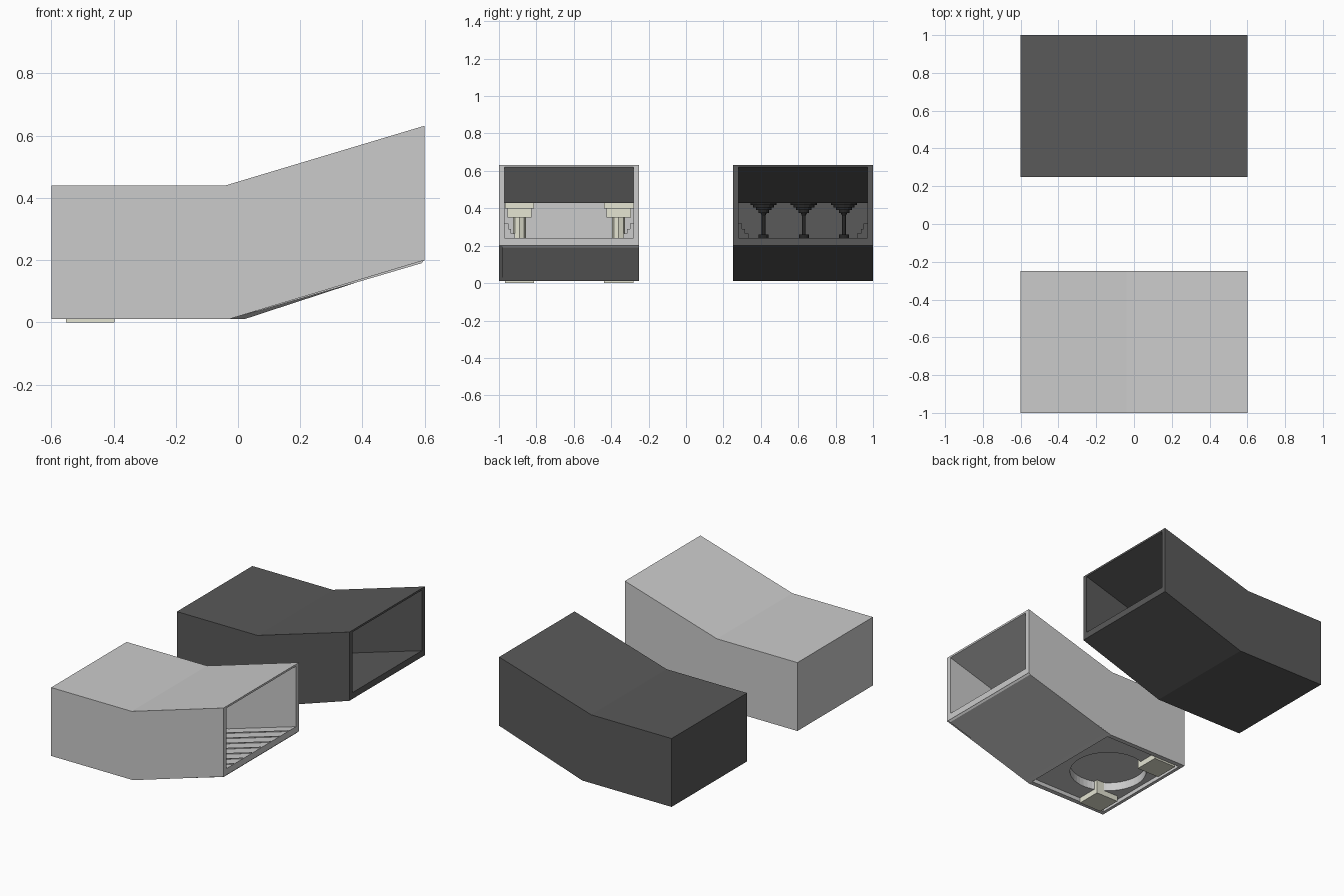
import bpy, bmesh, math
from mathutils import Vector

if "Cube" in bpy.data.objects:
    bpy.data.objects.remove(bpy.data.objects["Cube"])


def material(name, rgb):
    m = bpy.data.materials.new(name)
    m.diffuse_color = (*rgb, 1)
    m.use_nodes = True
    m.node_tree.nodes["Principled BSDF"].inputs["Base Color"].default_value = m.diffuse_color
    return m


DARK = material("charcoal", (0.10, 0.10, 0.10))
BLACK = material("black", (0.02, 0.02, 0.02))
CREAM = material("cream", (0.78, 0.78, 0.65))


def finish(bm, name, mat=None):
    bmesh.ops.recalc_face_normals(bm, faces=bm.faces)
    me = bpy.data.meshes.new(name)
    bm.to_mesh(me)
    bm.free()
    ob = bpy.data.objects.new(name, me)
    bpy.context.collection.objects.link(ob)
    if mat:
        me.materials.append(mat)
    return ob


def add_prism(bm, profile, y0, y1):
    """Extrude an x-z profile between two y positions."""
    face = bm.faces.new([bm.verts.new((x, y0, z)) for x, z in profile])
    ext = bmesh.ops.extrude_face_region(bm, geom=[face])
    verts = [g for g in ext["geom"] if isinstance(g, bmesh.types.BMVert)]
    bmesh.ops.translate(bm, verts=verts, vec=Vector((0, y1 - y0, 0)))


def add_box(bm, x0, x1, y0, y1, z0, z1):
    add_prism(bm, [(x0, z0), (x1, z0), (x1, z1), (x0, z1)], y0, y1)


def add_lathe(bm, cx, cy, profile, n):
    """Closed turned solid from (radius, z) points, bottom to top."""
    rings = [[bm.verts.new((cx + r * math.cos(2 * math.pi * i / n),
                            cy + r * math.sin(2 * math.pi * i / n), z))
              for i in range(n)] for r, z in profile]
    for a, b in zip(rings, rings[1:]):
        for i in range(n):
            j = (i + 1) % n
            bm.faces.new((a[i], a[j], b[j], b[i]))
    bm.faces.new(rings[0])
    bm.faces.new(rings[-1])


def corner_steps(name, y0, y1, mat):
    # low steps against both long walls
    bm = bmesh.new()
    for off, top in ((0.02, 0.32), (0.035, 0.29), (0.055, 0.265)):
        add_box(bm, -0.57, -0.40, y0 + 0.03, y0 + 0.03 + off, 0.05, top)
        add_box(bm, -0.57, -0.40, y1 - 0.03 - off, y1 - 0.03, 0.05, top)
    finish(bm, name, mat)


TOP = [(0.6, 0.632), (-0.04, 0.44), (-0.6, 0.44)]
CAVITY_TOP = [(-0.57, 0.428), (-0.04, 0.428), (0.6, 0.62)]
T = 0.03

# --- light shell: end, floor and ceiling in one bent section
bm = bmesh.new()
y0, y1 = -1.0, -0.25
add_prism(bm, [(-0.6, 0.01), (-0.58, 0.01), (-0.58, 0.035), (-0.045, 0.035),
               (-0.03, 0.01), (0.6, 0.2), (0.6, 0.24), (0.128, 0.1),
               (-0.57, 0.1)] + CAVITY_TOP + TOP, y0 + T, y1 - T)
core = finish(bm, "light_shell_core")

# round recess under the floor
bm = bmesh.new()
add_lathe(bm, -0.325, -0.625, [(0.225, -0.05), (0.225, 0.088)], 48)
cutter = finish(bm, "recess_cutter")
cutter.hide_render = True
cutter.hide_viewport = True
cutter.display_type = 'WIRE'
mod = core.modifiers.new("recess", 'BOOLEAN')
mod.operation = 'DIFFERENCE'
mod.solver = 'EXACT'
mod.object = cutter

# long side walls
side = [(-0.6, 0.01), (-0.03, 0.01), (0.6, 0.2)] + TOP
bm = bmesh.new()
add_prism(bm, side, y0, y0 + T)
add_prism(bm, side, y1 - T, y1)
finish(bm, "light_side_walls")

# sloping underside panel
bm = bmesh.new()
add_prism(bm, [(0.0, 0.017), (0.4, 0.134), (0.59, 0.19), (0.6, 0.202),
               (0.4, 0.15)], y0 + 0.015, y1)
finish(bm, "light_underside_panel")

# ribs along the sloping floor
bm = bmesh.new()
for i in range(7):
    y = -0.895 + i * 0.09
    add_prism(bm, [(0.14, 0.1), (0.595, 0.235), (0.595, 0.242), (0.14, 0.107)],
              y - 0.006, y + 0.006)
finish(bm, "floor_ribs")
corner_steps("light_corner_steps", y0, y1, None)

# cream pillars standing on square feet
for k, py in enumerate((-0.89, -0.36)):
    px = -0.475
    bm = bmesh.new()
    for half, z0, z1 in ((0.078, 0.0, 0.10), (0.065, 0.10, 0.15),
                         (0.065, 0.35, 0.40), (0.078, 0.40, 0.43)):
        add_box(bm, px - half, px + half, py - half, py + half, z0, z1)
    add_lathe(bm, px, py, [(0.035, 0.15), (0.035, 0.35)], 8)
    finish(bm, f"cream_pillar_{k + 1}", CREAM)

# --- dark shell
y0, y1 = 0.25, 1.0
bm = bmesh.new()
outer = [(-0.6, 0.01), (0.02, 0.01), (0.6, 0.2)]
add_prism(bm, outer + [(0.6, 0.24), (-0.04, 0.05), (-0.57, 0.05)]
          + CAVITY_TOP + TOP, y0 + T, y1 - T)
add_prism(bm, outer + TOP, y0, y0 + T)
add_prism(bm, outer + TOP, y1 - T, y1)
finish(bm, "dark_shell", DARK)
corner_steps("dark_corner_steps", y0, y1, DARK)

# row of slim columns with stepped flared capitals
for k in range(3):
    bm = bmesh.new()
    add_lathe(bm, -0.3, 0.415 + k * 0.215,
              [(0.027, 0.05), (0.027, 0.26), (0.01, 0.26), (0.01, 0.36),
               (0.017, 0.375), (0.028, 0.375), (0.028, 0.39), (0.042, 0.39),
               (0.042, 0.405), (0.056, 0.405), (0.056, 0.418),
               (0.07, 0.418), (0.07, 0.43)], 12)
    finish(bm, f"dark_column_{k + 1}", BLACK)
